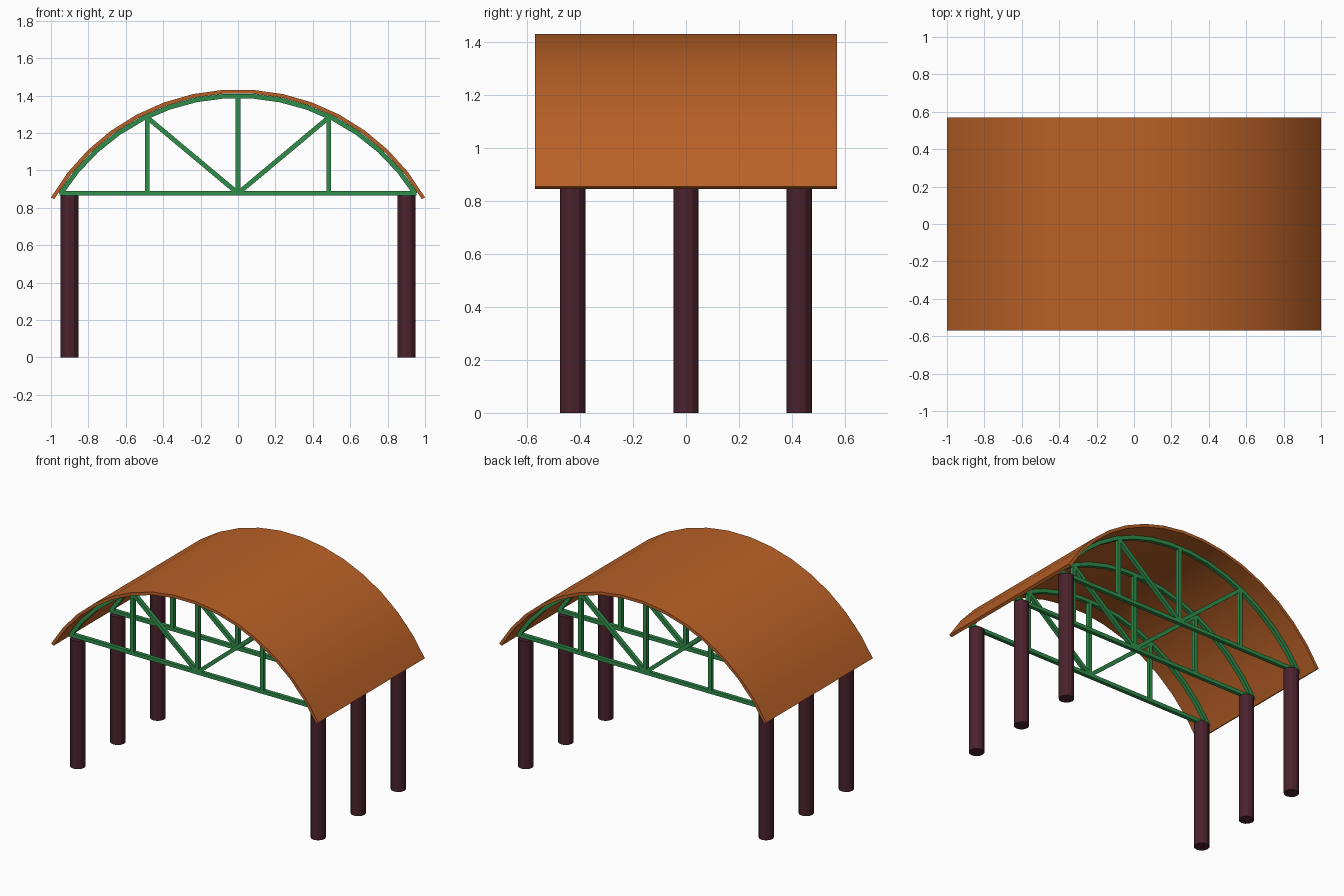
import bpy, bmesh, math
from mathutils import Vector

cube = bpy.data.objects.get("Cube")
if cube:
    bpy.data.objects.remove(cube, do_unlink=True)

ARC_Z = 0.278              # height of the arc centre
TRUSS_Y = (-0.428, 0, 0.428)
CHORD_Z = 0.877
ARCH_R = 1.121
BAR = 0.025


def material(name, rgb):
    m = bpy.data.materials.new(name)
    m.use_nodes = True
    m.diffuse_color = (*rgb, 1)
    bsdf = next(n for n in m.node_tree.nodes if n.type == 'BSDF_PRINCIPLED')
    bsdf.inputs["Base Color"].default_value = (*rgb, 1)
    bsdf.inputs["Roughness"].default_value = 0.8
    return m


ORANGE = material("roof_orange", (0.49, 0.12, 0.02))
GREEN = material("truss_green", (0.03, 0.27, 0.07))
MAROON = material("column_maroon", (0.07, 0.016, 0.026))


def finish(bm, name, mat, smooth=False):
    bmesh.ops.recalc_face_normals(bm, faces=bm.faces)
    me = bpy.data.meshes.new(name)
    bm.to_mesh(me)
    bm.free()
    me.materials.append(mat)
    ob = bpy.data.objects.new(name, me)
    bpy.context.collection.objects.link(ob)
    if smooth:
        bpy.ops.object.select_all(action='DESELECT')
        ob.select_set(True)
        bpy.context.view_layer.objects.active = ob
        bpy.ops.object.shade_smooth_by_angle(angle=math.radians(30))
    return ob


def arc_band(name, outer, inner, half_angle, y, depth, mat, segments=15):
    """Curved band around the arc centre, swept as a rectangular section."""
    bm = bmesh.new()
    rings = []
    for i in range(segments + 1):
        a = math.radians(half_angle) * (2 * i / segments - 1)
        rings.append([bm.verts.new((r * math.sin(a), y + s * depth / 2, ARC_Z + r * math.cos(a)))
                      for r, s in ((outer, -1), (outer, 1), (inner, 1), (inner, -1))])
    for a, b in zip(rings, rings[1:]):
        for k in range(4):
            n = (k + 1) % 4
            bm.faces.new((a[k], a[n], b[n], b[k]))
    bm.faces.new(rings[0])
    bm.faces.new(rings[-1])
    return finish(bm, name, mat, smooth=True)


def bar(name, start, end, y):
    """Square bar between two (x, z) points."""
    a, b = Vector((start[0], y, start[1])), Vector((end[0], y, end[1]))
    d = b - a
    bm = bmesh.new()
    bmesh.ops.create_cube(bm, size=1)
    bmesh.ops.scale(bm, vec=(d.length, BAR, BAR), verts=bm.verts)
    ob = finish(bm, name, GREEN)
    ob.location = (a + b) / 2
    ob.rotation_euler.y = -math.atan2(d.z, d.x)
    return ob


def arch_height(x):
    return ARC_Z + math.sqrt(ARCH_R ** 2 - x ** 2)


# Roof shell
arc_band("roof", 1.1547, 1.1347, 60, 0, 1.14, ORANGE)

for i, y in enumerate(TRUSS_Y, 1):
    # Truss: arch, bottom chord, posts and diagonals
    arc_band(f"truss_arch_{i}", ARCH_R + BAR / 2, ARCH_R - BAR / 2, 57.8, y, BAR, GREEN)
    bar(f"bottom_chord_{i}", (-0.955, CHORD_Z), (0.955, CHORD_Z), y)
    bar(f"king_post_{i}", (0, CHORD_Z), (0, arch_height(0) - 0.005), y)
    for side, s in (("left", 1), ("right", -1)):
        x = s * 0.486
        top = (x, arch_height(x) - 0.005)
        bar(f"{side}_post_{i}", (x, CHORD_Z), top, y)
        bar(f"{side}_diagonal_{i}", (0, CHORD_Z), top, y)

        # Column
        bm = bmesh.new()
        bmesh.ops.create_cone(bm, cap_ends=True, segments=12, radius1=0.048,
                              radius2=0.048, depth=0.865)
        col = finish(bm, f"{side}_column_{i}", MAROON)
        col.location = (s * 0.9, y, 0.4325)
